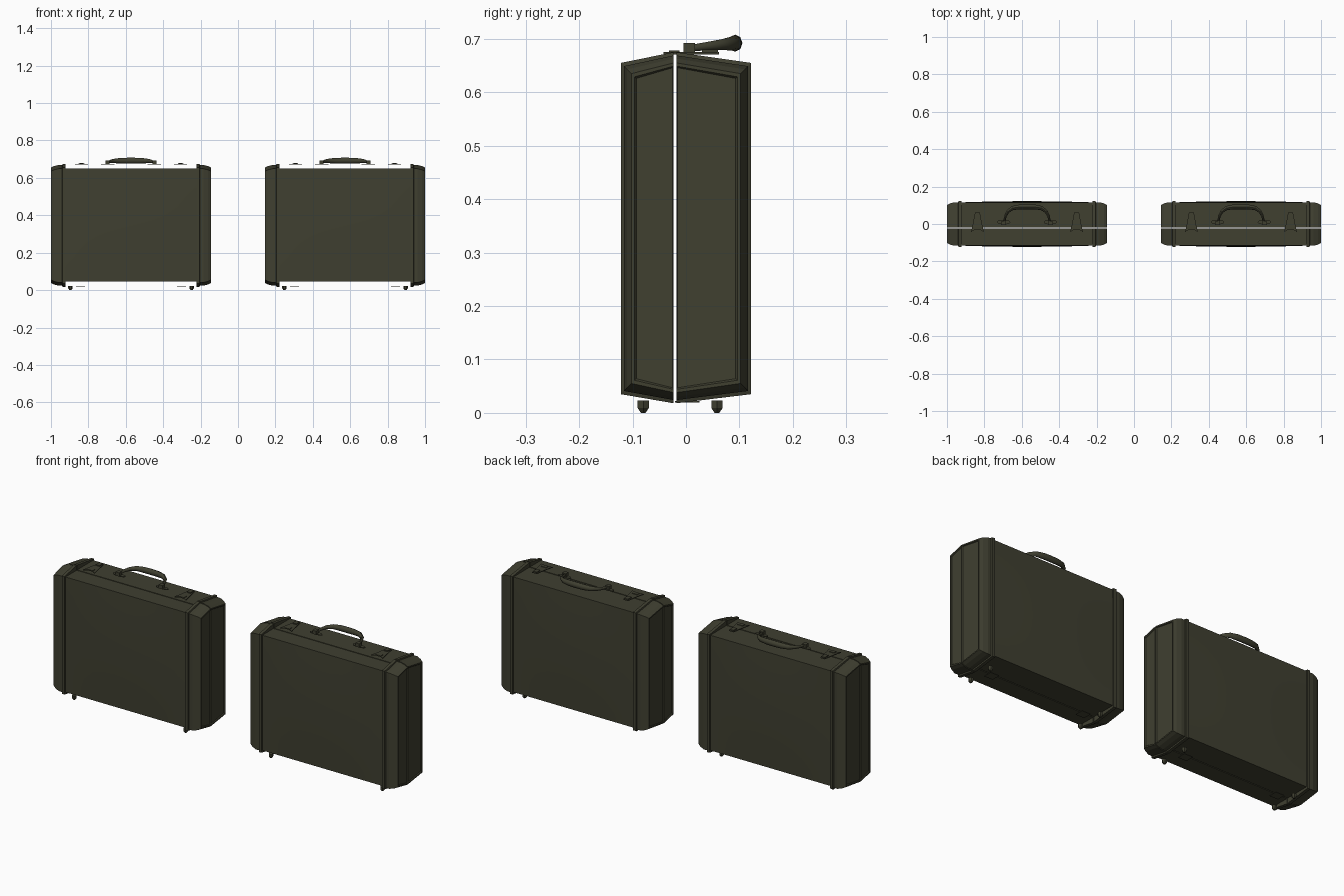
import bpy, bmesh, math
from mathutils import Vector

if "Cube" in bpy.data.objects:
    bpy.data.objects.remove(bpy.data.objects["Cube"])

olive = bpy.data.materials.new("dark olive leather")
olive.diffuse_color = (0.05, 0.05, 0.03, 1)
olive.use_nodes = True
olive.node_tree.nodes["Principled BSDF"].inputs["Base Color"].default_value = olive.diffuse_color

SEAM_F, SEAM_B = -0.023, -0.018      # the two shells meet here
CASES = {"left": -0.572, "right": 0.572}


def finish(bm, name, smooth=None):
    bmesh.ops.recalc_face_normals(bm, faces=bm.faces)
    me = bpy.data.meshes.new(name)
    bm.to_mesh(me)
    bm.free()
    ob = bpy.data.objects.new(name, me)
    bpy.context.collection.objects.link(ob)
    me.materials.append(olive)
    if smooth:
        bpy.ops.object.select_all(action='DESELECT')
        ob.select_set(True)
        bpy.context.view_layer.objects.active = ob
        bpy.ops.object.shade_smooth_by_angle(angle=math.radians(smooth))
    return ob


def loft(name, rings, smooth=None):
    """Skin a list of equal-length rings and close both ends."""
    bm = bmesh.new()
    vs = [[bm.verts.new(p) for p in r] for r in rings]
    n = len(rings[0])
    for a, b in zip(vs, vs[1:]):
        for i in range(n):
            bm.faces.new((a[i], a[(i + 1) % n], b[(i + 1) % n], b[i]))
    bm.faces.new(vs[0])
    bm.faces.new(vs[-1])
    return finish(bm, name, smooth)


def prism(name, outline, z0, z1):
    return loft(name, [[(x, y, z) for x, y in outline] for z in (z0, z1)])


def rect(x, y, w, d):
    return [(x - w / 2, y - d / 2), (x + w / 2, y - d / 2),
            (x + w / 2, y + d / 2), (x - w / 2, y + d / 2)]


def shell(name, cx, seam, side):
    """One half of the body, its broad panel slightly bowed outwards."""
    bm = bmesh.new()
    bmesh.ops.create_grid(bm, x_segments=12, y_segments=12, size=1)
    edges = [e for e in bm.edges if e.is_boundary]
    ext = bmesh.ops.extrude_edge_only(bm, edges=edges)
    back = [v for v in ext["geom"] if isinstance(v, bmesh.types.BMVert)]
    bmesh.ops.contextual_create(
        bm, geom=[e for e in ext["geom"] if isinstance(e, bmesh.types.BMEdge)])
    for v in bm.verts:
        u, w = v.co.x, v.co.y
        y = seam if v in back else side * (0.115 + 0.007 * (1 - u * u) * (1 - w * w))
        v.co = Vector((cx + 0.365 * u, y, 0.3475 + 0.3025 * w))
    finish(bm, name, 40)


def end_cap(name, cx, sx, seam, side):
    """Flared end cap: rim band, taper, then an end face with a sunk panel."""
    rings = []
    for x, d in ((0.350, 0), (0.366, 0), (0.368, 0.006), (0.388, 0.006),
                 (0.412, 0.012), (0.428, 0.020), (0.428, 0.026), (0.424, 0.029)):
        yo = side * (0.122 - d)
        s = seam + (side * 0.002 if x == 0.424 else 0)
        rings.append([(cx + sx * x, yo, 0.035 + d), (cx + sx * x, s, 0.018 + d),
                      (cx + sx * x, s, 0.675 - d), (cx + sx * x, yo, 0.655 - d)])
    loft(name, rings)


def handle(name, cx):
    """Arched grip lying back over the rear shell, thickest in the middle."""
    half = [(0.122, 0.010, 0.006), (0.116, 0.040, 0.008), (0.103, 0.066, 0.010),
            (0.078, 0.085, 0.013), (0.040, 0.091, 0.0155)]
    path = [(-x, y, r) for x, y, r in half] + [(0, 0.092, 0.016)] + half[::-1]
    rings = []
    for i, (x, y, r) in enumerate(path):
        a, b = path[max(i - 1, 0)], path[min(i + 1, len(path) - 1)]
        t = Vector((b[0] - a[0], b[1] - a[1], 0)).normalized()
        nrm = Vector((-t.y, t.x, 0))
        c = Vector((cx + x, y, 0.683 + (y - 0.01) * 0.11))
        rings.append([c + nrm * r * 0.85 * math.cos(k * math.tau / 8)
                      + Vector((0, 0, r * math.sin(k * math.tau / 8))) for k in range(8)])
    loft(name, rings, 50)


for tag, cx in CASES.items():
    # body shells and end caps
    for part, seam, side in (("front", SEAM_F, -1), ("back", SEAM_B, 1)):
        shell(f"{tag}_{part}_shell", cx, seam, side)
        for end, sx in (("left", -1), ("right", 1)):
            end_cap(f"{tag}_{part}_{end}_cap", cx, sx, seam, side)

    # handle with its mounting plates and lugs
    handle(f"{tag}_handle", cx)
    for i, s in enumerate((-1, 1)):
        x = cx + s * 0.125
        plate = [(x + 0.036 * math.cos(k * math.tau / 10),
                  0.010 + 0.013 * math.sin(k * math.tau / 10)) for k in range(10)]
        prism(f"{tag}_handle_plate_{i}", plate, 0.671, 0.675)
        prism(f"{tag}_handle_lug_{i}", rect(x, 0.006, 0.022, 0.022), 0.675, 0.692)

    for i, s in enumerate((-1, 1)):
        # latches: base across the seam, tapering lever, raised catch
        x = cx + s * 0.265
        prism(f"{tag}_latch_base_{i}",
              [(x - 0.034, -0.042), (x - 0.012, -0.030), (x + 0.012, -0.030),
               (x + 0.034, -0.042), (x + 0.026, -0.008), (x + 0.013, 0.062),
               (x - 0.013, 0.062), (x - 0.026, -0.008)], 0.671, 0.675)
        prism(f"{tag}_latch_catch_{i}", rect(x, 0.045, 0.022, 0.030), 0.675, 0.680)
        prism(f"{tag}_latch_hook_{i}", rect(x, -0.022, 0.030, 0.020), 0.675, 0.678)

        # hinge plates under the seam
        prism(f"{tag}_hinge_{i}", rect(cx + s * 0.270, 0.002, 0.050, 0.046), 0.019, 0.022)

        # tapered feet
        for part, y in (("front", -0.080), ("back", 0.058)):
            rings = [[(cx + s * 0.324 + r * math.cos(k * math.tau / 6),
                       y + r * math.sin(k * math.tau / 6), z) for k in range(6)]
                     for z, r in ((0.023, 0.012), (0.009, 0.012), (0.0, 0.005))]
            loft(f"{tag}_{part}_foot_{i}", rings)
